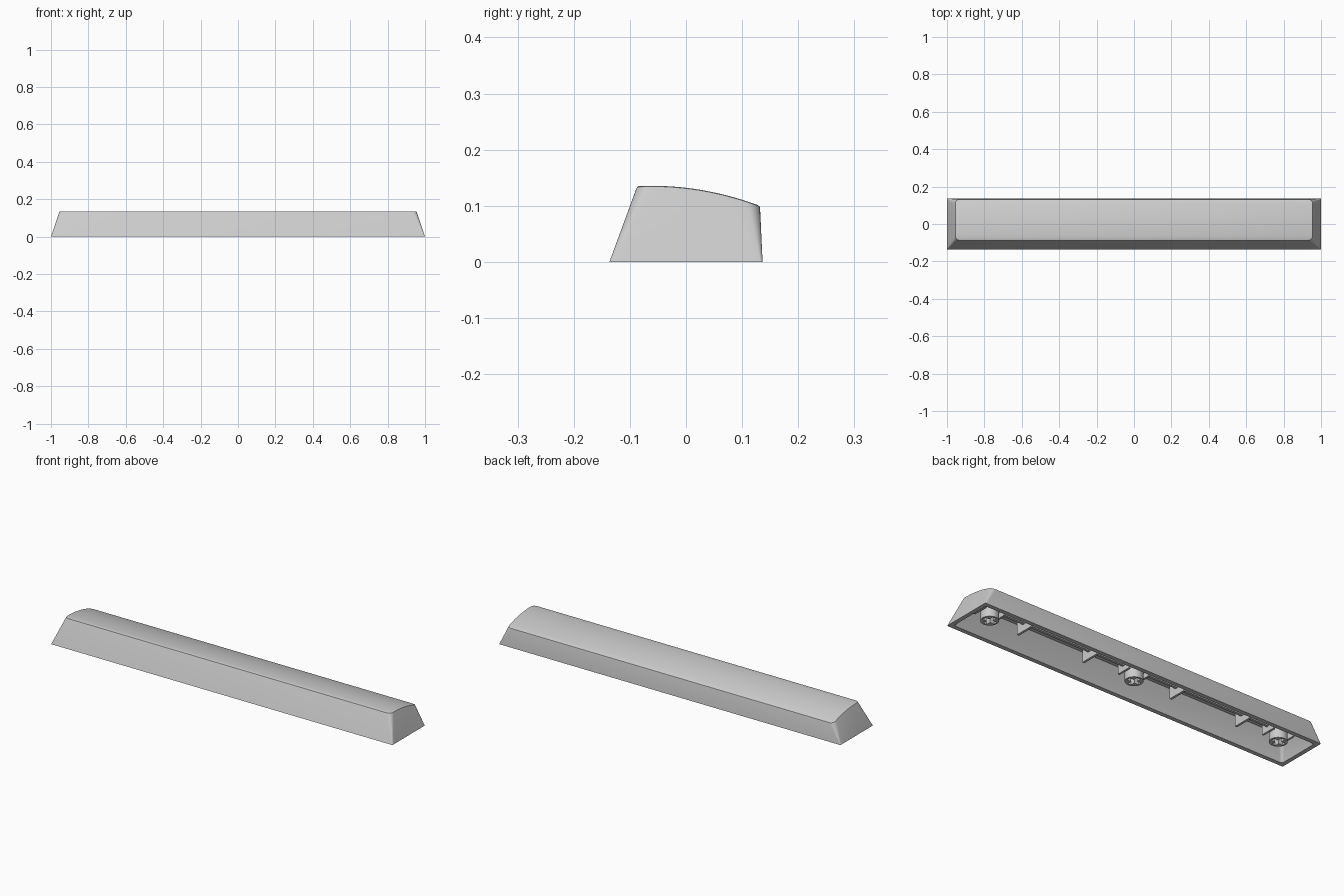
import bpy, bmesh, math

if "Cube" in bpy.data.objects:
    bpy.data.objects.remove(bpy.data.objects["Cube"])

def smooth(obj, angle=30):
    bpy.ops.object.select_all(action='DESELECT')
    obj.select_set(True)
    bpy.context.view_layer.objects.active = obj
    bpy.ops.object.shade_smooth_by_angle(angle=math.radians(angle))

def crown(y):
    # curved top of the key
    return 0.1355 - 0.97 * max(0, y + 0.06) ** 2 - 1.0 * min(0, y + 0.06) ** 2

def section(w, y0, y1, r, height):
    # rounded rectangle as rows (half width, y, z) from front to back
    arc = [(w - r + r * math.sin(a), r * (1 - math.cos(a)))
           for a in [math.pi / 2 * k / 6 for k in range(7)]]
    rows = [(x, y0 + d) for x, d in arc]
    rows += [(w, y0 + r + (y1 - y0 - 2 * r) * k / 20) for k in range(1, 20)]
    rows += [(x, y1 - d) for x, d in reversed(arc)]
    return [(x, y, height(y)) for x, y in rows]

def cap():
    bm = bmesh.new()
    secs = [
        section(0.948, -0.083, 0.1275, 0.018, lambda y: crown(y) - 0.022),
        section(0.948, -0.083, 0.1275, 0.018, lambda y: crown(y) - 0.026),
        section(0.978, -0.114, 0.114, 0.012, lambda y: 0),
        section(1.0, -0.1365, 0.1365, 0.004, lambda y: 0),
        section(0.956, -0.0885, 0.132, 0.022, lambda y: crown(y) - 0.004),
        section(0.9545, -0.087, 0.131, 0.021, lambda y: crown(y) - 0.0012),
        section(0.951, -0.084, 0.128, 0.020, crown)]
    # inner ceiling follows the outer walls at one wall thickness
    secs[0] = section(0.936, -0.070, 0.108, 0.016, lambda y: crown(y) - 0.024)
    secs[1] = section(0.939, -0.073, 0.111, 0.018, lambda y: crown(y) - 0.027)
    rings = []
    for s in secs:
        right = [bm.verts.new(p) for p in s]
        left = [bm.verts.new((-x, y, z)) for x, y, z in s]
        rings.append((right, left))
    for a, b in zip(rings, rings[1:]):
        la, lb = a[0] + a[1][::-1], b[0] + b[1][::-1]
        n = len(la)
        for i in range(n):
            j = (i + 1) % n
            bm.faces.new((la[i], la[j], lb[j], lb[i]))
    for right, left in (rings[0], rings[-1]):
        for i in range(len(right) - 1):
            bm.faces.new((left[i], right[i], right[i + 1], left[i + 1]))
    bmesh.ops.recalc_face_normals(bm, faces=bm.faces)
    mesh = bpy.data.meshes.new("key_shell")
    bm.to_mesh(mesh)
    bm.free()
    obj = bpy.data.objects.new("key_shell", mesh)
    bpy.context.collection.objects.link(obj)
    smooth(obj)

def box(name, x, y, z):
    # box from (min, max) ranges
    c = [(a + b) / 2 for a, b in (x, y, z)]
    bpy.ops.mesh.primitive_cube_add(size=1, location=c)
    obj = bpy.context.object
    obj.name = name
    obj.scale = [b - a for a, b in (x, y, z)]
    bpy.ops.object.transform_apply(location=False, rotation=False)
    return obj

def stem(name, x):
    z0, z1 = 0.018, 0.114
    bpy.ops.mesh.primitive_cylinder_add(vertices=48, radius=0.043, depth=z1 - z0,
                                        location=(x, 0, (z0 + z1) / 2))
    post = bpy.context.object
    post.name = name
    # cross shaped socket
    for hx, hy in ((0.034, 0.010), (0.010, 0.034)):
        cutter = box("socket_cutter", (x - hx, x + hx), (-hy, hy), (-0.02, 0.085))
        cutter.hide_render = True
        mod = post.modifiers.new("socket", 'BOOLEAN')
        mod.operation, mod.solver, mod.object = 'DIFFERENCE', 'EXACT', cutter
        bpy.context.view_layer.objects.active = post
        bpy.ops.object.modifier_apply(modifier=mod.name)
        bpy.data.objects.remove(cutter)
    smooth(post)
    # fins either side of the post
    for s in (-1, 1):
        fx = x + s * 0.058
        box(name + "_fin", (fx - 0.005, fx + 0.005), (-0.04, 0.04), (0.05, 0.114))

cap()
for name, x in (("left_stem", -0.86), ("centre_stem", 0), ("right_stem", 0.86)):
    stem(name, x)

# cross ribs and lengthwise rails under the ceiling
for x in (-0.65, -0.26, 0.26, 0.65):
    box("cross_rib", (x - 0.006, x + 0.006), (-0.05, 0.05), (0.042, 0.114))
for side in (-1, 1):
    lo, hi = sorted((side * 0.04, side * 0.82))
    box("long_rail", (lo, hi), (-0.007, 0.007), (0.076, 0.118))
